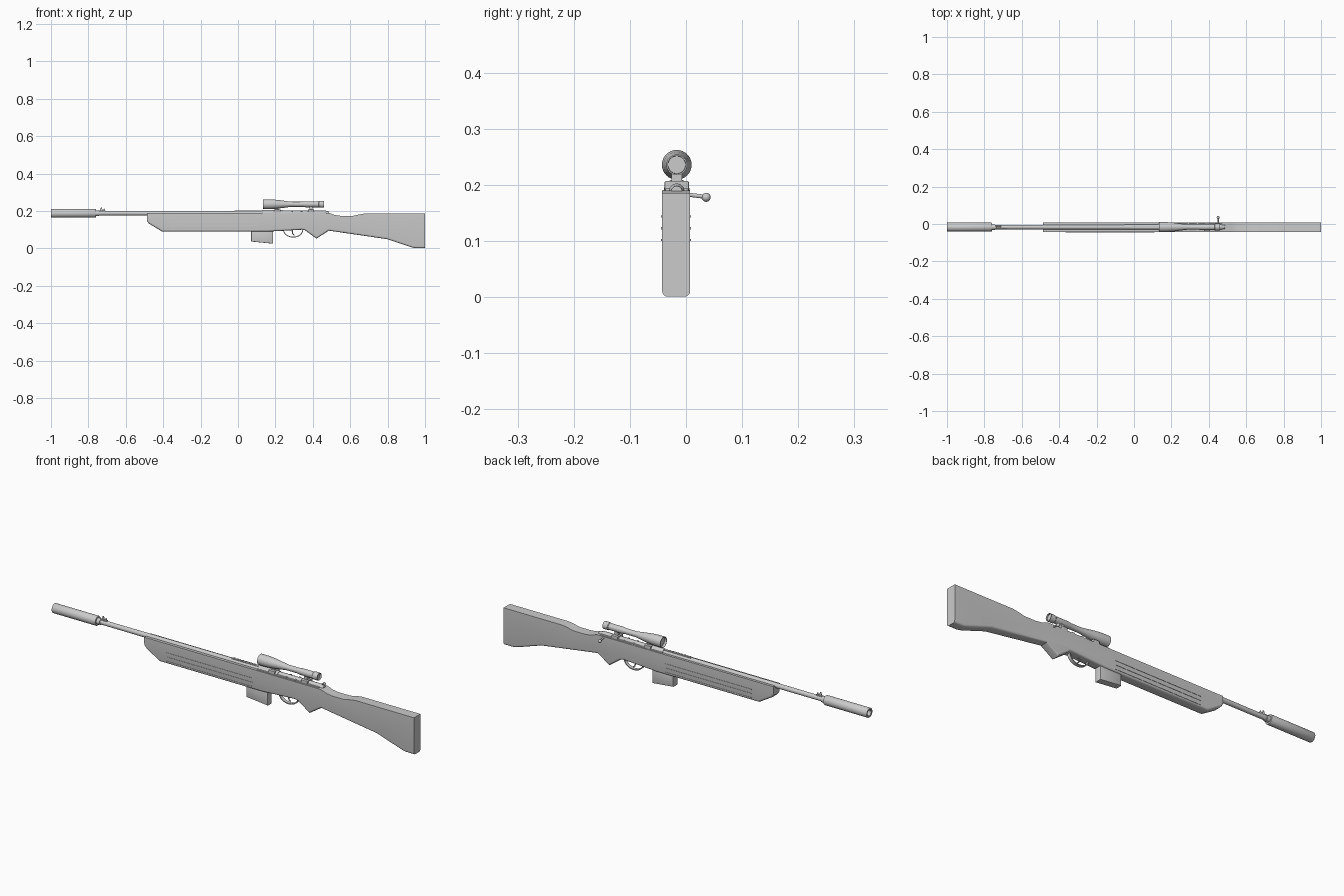
import bpy, bmesh, math
from mathutils import Vector

if "Cube" in bpy.data.objects:
    bpy.data.objects.remove(bpy.data.objects["Cube"])

YC = -0.0165    # centre plane of the rifle
ZB = 0.188      # bore axis height
ZS = 0.236      # scope axis height


def finish(name, bm, smooth=True):
    bmesh.ops.remove_doubles(bm, verts=bm.verts, dist=1e-6)
    bmesh.ops.recalc_face_normals(bm, faces=bm.faces)
    me = bpy.data.meshes.new(name)
    bm.to_mesh(me)
    bm.free()
    ob = bpy.data.objects.new(name, me)
    bpy.context.collection.objects.link(ob)
    if smooth:
        bpy.ops.object.select_all(action='DESELECT')
        ob.select_set(True)
        bpy.context.view_layer.objects.active = ob
        bpy.ops.object.shade_smooth_by_angle(angle=math.radians(32))
    return ob


def lathe(name, profile, z, sides=32):
    """Revolve (x, radius) points about an axis parallel to x."""
    bm = bmesh.new()
    rings = []
    for x, r in profile:
        angles = [2 * math.pi * i / sides for i in range(sides)]
        rings.append([bm.verts.new((x, YC + r * math.cos(a), z + r * math.sin(a))) for a in angles])
    for a, b in zip(rings, rings[1:]):
        for i in range(sides):
            j = (i + 1) % sides
            bm.faces.new((a[i], a[j], b[j], b[i]))
    bmesh.ops.dissolve_degenerate(bm, edges=bm.edges, dist=1e-6)
    return finish(name, bm)


def plate(name, pts, width, y=YC, bevel=0, below=None, segments=4):
    """Extrude an x-z outline across y; optionally round the rims lying below a height."""
    bm = bmesh.new()
    f = bm.faces.new([bm.verts.new((x, y - width / 2, z)) for x, z in pts])
    ext = bmesh.ops.extrude_face_region(bm, geom=[f])
    bmesh.ops.translate(bm, vec=(0, width, 0), verts=[v for v in ext['geom'] if isinstance(v, bmesh.types.BMVert)])
    bmesh.ops.recalc_face_normals(bm, faces=bm.faces)
    if bevel:
        rim = [e for e in bm.edges if abs(e.verts[0].co.y - e.verts[1].co.y) < 1e-6
               and (below is None or all(v.co.z < below for v in e.verts))]
        bmesh.ops.bevel(bm, geom=rim, offset=bevel, segments=segments, profile=0.5,
                        affect='EDGES', clamp_overlap=True)
    return finish(name, bm)


def box(name, x0, x1, z0, z1, width, y=YC, bevel=0):
    return plate(name, [(x0, z0), (x1, z0), (x1, z1), (x0, z1)], width, y, bevel, segments=2)


def tube(name, pts, radius):
    """Round bar along a polyline."""
    cu = bpy.data.curves.new(name, 'CURVE')
    cu.dimensions = '3D'
    cu.bevel_depth = radius
    cu.bevel_resolution = 3
    cu.use_fill_caps = True
    sp = cu.splines.new('POLY')
    sp.points.add(len(pts) - 1)
    for p, co in zip(sp.points, pts):
        p.co = (*co, 1)
    ob = bpy.data.objects.new(name, cu)
    bpy.context.collection.objects.link(ob)
    return ob


# Stock: fore-end, pistol grip and butt in one outline
plate("stock", [(-0.487, 0.19), (-0.487, 0.145), (-0.475, 0.132), (-0.405, 0.09), (0.16, 0.09),
                (0.34, 0.1), (0.358, 0.097), (0.42, 0.052), (0.485, 0.095), (0.795, 0.05),
                (0.93, 0.005), (0.95, 0.001), (1.0, 0.001), (1.0, 0.186), (0.675, 0.186),
                (0.645, 0.181), (0.615, 0.174), (0.55, 0.174), (0.52, 0.178), (0.485, 0.19)],
      0.05, y=-0.0175, bevel=0.01, below=0.15)

# Thin side ribs on both flanks of the fore-end
for side, y in (("left", -0.0425), ("right", 0.0075)):
    for i, z in enumerate((0.102, 0.123, 0.144)):
        box(f"rib_{side}_{i + 1}", -0.365, 0.11, z - 0.002, z + 0.002, 0.0035, y)

# Barrel and hollow silencer
lathe("barrel", [(-0.8, 0), (-0.8, 0.0115), (-0.1, 0.0125), (0.16, 0.0135), (0.16, 0)], ZB)
lathe("silencer", [(-0.9, 0), (-0.9, 0.014), (-0.998, 0.014), (-1.0, 0.016), (-1.0, 0.0225),
                   (-0.998, 0.0235), (-0.763, 0.0235), (-0.76, 0.0225), (-0.76, 0)], ZB)
lathe("silencer_collar", [(-0.765, 0), (-0.765, 0.015), (-0.742, 0.015), (-0.742, 0)], ZB)

# Front sight: base with a blade and a post
box("front_sight_base", -0.742, -0.708, 0.196, 0.204, 0.009)
plate("front_sight_blade", [(-0.738, 0.202), (-0.724, 0.202), (-0.728, 0.219), (-0.733, 0.219)], 0.004)
plate("front_sight_post", [(-0.72, 0.202), (-0.71, 0.202), (-0.713, 0.213), (-0.717, 0.213)], 0.004)

# Notched strip over the barrel in front of the receiver
box("barrel_strip", -0.02, 0.14, 0.196, 0.202, 0.012)
for i in range(8):
    box(f"strip_notch_{i + 1}", -0.015 + i * 0.016, -0.007 + i * 0.016, 0.2, 0.2035, 0.012)

# Receiver with the round bolt lying in it
box("receiver", 0.13, 0.47, 0.175, 0.194, 0.042, bevel=0.002)
lathe("receiver_ring", [(0.13, 0), (0.13, 0.016), (0.135, 0.0175), (0.235, 0.0175), (0.24, 0.0165), (0.24, 0)], ZB)
lathe("bolt", [(0.23, 0), (0.23, 0.0145), (0.468, 0.0145), (0.474, 0.011), (0.487, 0.01), (0.487, 0)], ZB)

# Bolt handle and knob
tube("bolt_handle", [(0.45, YC, 0.186), (0.45, 0.01, 0.182), (0.45, 0.034, 0.179)], 0.0038)
bm = bmesh.new()
bmesh.ops.create_uvsphere(bm, u_segments=20, v_segments=12, radius=0.008)
bmesh.ops.translate(bm, vec=(0.45, 0.036, 0.178), verts=bm.verts)
finish("bolt_knob", bm)

# Telescopic scope with recessed lenses
lathe("scope", [(0.145, 0), (0.145, 0.0225), (0.135, 0.024), (0.135, 0.0265), (0.175, 0.0265),
                (0.215, 0.023), (0.285, 0.0135), (0.345, 0.0135), (0.36, 0.016), (0.43, 0.016),
                (0.433, 0.0185), (0.46, 0.0185), (0.46, 0.016), (0.454, 0.0155), (0.454, 0)], ZS)

# Scope mounts: cross block and pedestal, front and rear
for name, x, r in (("front", 0.21, 0.215), ("rear", 0.39, 0.222)):
    box(f"scope_mount_{name}_block", x - 0.017, x + 0.017, 0.19, 0.207, 0.043, bevel=0.002)
    box(f"scope_mount_{name}_post", x - 0.009, x + 0.009, 0.205, r + 0.005, 0.018)

# Receiver screws on both flanks
for i, x in enumerate((0.29, 0.34)):
    box(f"receiver_screw_{i + 1}", x - 0.005, x + 0.005, 0.188, 0.196, 0.044)

# Magazine with a slanted floor
plate("magazine", [(0.07, 0.1), (0.07, 0.037), (0.187, 0.025), (0.187, 0.1)], 0.034, bevel=0.003, segments=2)

# Trigger guard bow and curved trigger
bow = [(0.295 - 0.054 * math.cos(a), 0.1 - 0.042 * math.sin(a))
       for a in (math.pi * i / 16 for i in range(17))]
inner = [(0.295 + (x - 0.295) * 0.91, 0.1 + (z - 0.1) * 0.89) for x, z in reversed(bow)]
plate("trigger_guard", bow + inner, 0.016)
tube("trigger", [(0.292, YC, 0.1), (0.29, YC, 0.088), (0.293, YC, 0.077), (0.301, YC, 0.07)], 0.003)
